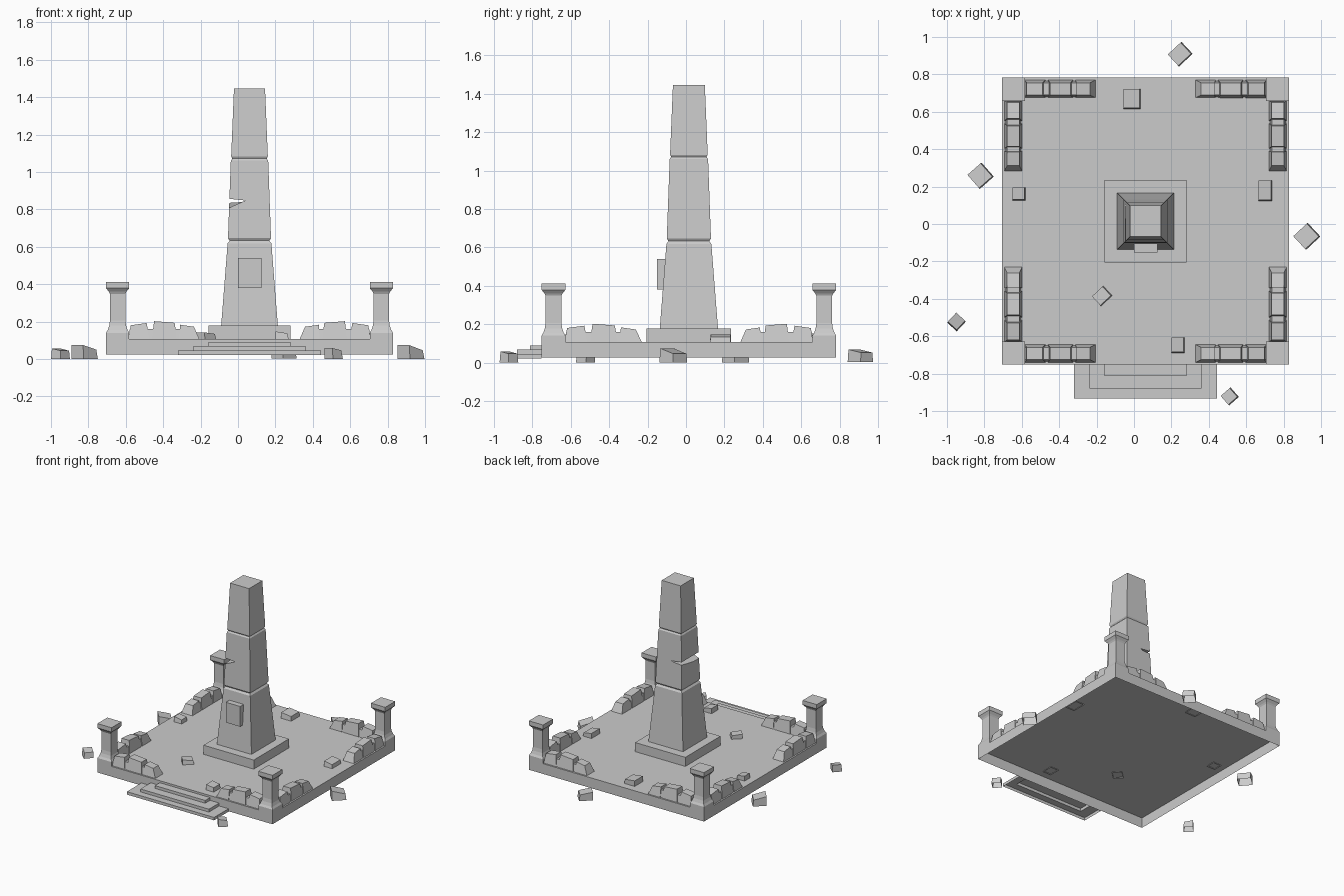
import bpy, bmesh
from math import pi
from mathutils import Matrix, Vector

if "Cube" in bpy.data.objects:
    bpy.data.objects.remove(bpy.data.objects["Cube"])

CX, CY = 0.0615, 0.015         # centre of the platform
CENTRE = Matrix.Translation((CX, CY, 0))


def loft(bm, rings, mat=Matrix()):
    """Skin, open below, through rectangles (x0, x1, y0, y1, z or four z values)."""
    loops = []
    for x0, x1, y0, y1, z in rings:
        zs = z if isinstance(z, tuple) else (z,) * 4
        pts = zip(((x0, y0), (x1, y0), (x1, y1), (x0, y1)), zs)
        loops.append([bm.verts.new(mat @ Vector((x, y, h))) for (x, y), h in pts])
    for a, b in zip(loops, loops[1:]):
        for i in range(4):
            j = (i + 1) % 4
            bm.faces.new((a[i], a[j], b[j], b[i]))
    bm.faces.new(loops[-1])
    return loops


def finish(name, bm, flip=False):
    if flip:
        bmesh.ops.reverse_faces(bm, faces=bm.faces)
    me = bpy.data.meshes.new(name)
    bm.to_mesh(me)
    bm.free()
    ob = bpy.data.objects.new(name, me)
    bpy.context.collection.objects.link(ob)
    return ob


def make(name, rings, mat=Matrix(), closed=False):
    bm = bmesh.new()
    loops = loft(bm, rings, mat)
    if closed:
        bm.faces.new(loops[0][::-1])
    return finish(name, bm)


def square(profile):
    return [(-h, h, -h, h, z) for h, z in profile]


# Hollow platform and plinth
make("platform", square([(0.767, 0.025), (0.767, 0.106)]), CENTRE)
make("plinth", square([(0.22, 0.106), (0.22, 0.178)]), CENTRE)

# Obelisk shaft with two grooves
shaft = make("obelisk", square([
    (0.152, 0.172), (0.117, 0.618), (0.106, 0.632), (0.115, 0.646),
    (0.1, 1.06), (0.092, 1.071), (0.098, 1.082), (0.083, 1.446)]), CENTRE, True)

# Wedge-shaped crack cut into the left side of the shaft, narrowing to the back
bm = bmesh.new()
ends = [[bm.verts.new((x, y, z)) for x, z in
         ((0.04, 0.847), (-0.1, 0.862), (-0.1, low))]
        for y, low in ((-0.13, 0.785), (0.16, 0.838))]
bm.faces.new(ends[0])
bm.faces.new(ends[1][::-1])
for i in range(3):
    j = (i + 1) % 3
    bm.faces.new((ends[0][i], ends[1][i], ends[1][j], ends[0][j]))
bmesh.ops.recalc_face_normals(bm, faces=bm.faces)
cutter = finish("crack_cutter", bm)
cutter.hide_render = True
cutter.hide_set(True)
cut = shaft.modifiers.new("crack", 'BOOLEAN')
cut.operation = 'DIFFERENCE'
cut.solver = 'EXACT'
cut.object = cutter

# Plaque on the front of the shaft
make("plaque", [(0, 0.125, -0.152, -0.09, 0.38), (0, 0.125, -0.152, -0.09, 0.54)],
     closed=True)

# Front steps as one hollow stepped shell against the platform
rings = []
for hw, y, z0, z1 in [(0.382, -0.933, 0.022, 0.045),
                      (0.3, -0.88, 0.045, 0.068),
                      (0.22, -0.812, 0.068, 0.09)]:
    ring = (CX - hw, CX + hw, y, -0.752)
    rings += [ring + (z0,), ring + (z1,)]
make("front_steps", rings)

# Corner posts with flared foot and cap
post = [(0.062, 0.106), (0.062, 0.14), (0.053, 0.155), (0.045, 0.178), (0.041, 0.205),
        (0.041, 0.348), (0.047, 0.36), (0.062, 0.378), (0.062, 0.412)]
for sx in (-1, 1):
    for sy in (-1, 1):
        make("corner_post", square(post),
             CENTRE @ Matrix.Translation((sx * 0.705, sy * 0.705, 0)))

# Ruined parapets: a low sloping base carrying three worn blocks
blocks = [  # bottom start/end, top start/end, top heights at each end
    (0.268, 0.374, 0.297, 0.371, 0.172, 0.183),
    (0.388, 0.522, 0.400, 0.510, 0.193, 0.202),
    (0.535, 0.647, 0.550, 0.635, 0.192, 0.180)]
for quarter in range(4):
    for side in (-1, 1):
        mat = CENTRE @ Matrix.Rotation(quarter * pi / 2, 4, 'Z') @ Matrix.Diagonal((side, 1, 1, 1))
        # the side walls nearest the front are slightly longer
        k = 1.06 if (quarter, side) in ((1, -1), (3, 1)) else 1.0
        mat = mat @ Matrix.Translation((0.647 * (1 - k), 0, 0)) @ Matrix.Diagonal((k, 1, 1, 1))
        bm = bmesh.new()
        loft(bm, [(0.28, 0.645, -0.75, -0.665, 0.106), (0.3, 0.64, -0.74, -0.675, 0.16)], mat)
        for a, b, c, d, h0, h1 in blocks:
            loft(bm, [(a, b, -0.755, -0.66, 0.106),
                      (c, d, -0.74, -0.674, (h0, h1, h1, h0))], mat)
        finish("ruined_parapet", bm, side < 0)

# Loose stones: x, y, size x, size y, bottom, top, angle, slope of the top
stones = [
    (-0.01, 0.668, 0.092, 0.107, 0.1, 0.145, 0, 0.005),
    (-0.615, 0.16, 0.07, 0.07, 0.1, 0.14, 0, 0.005),
    (0.702, 0.178, 0.075, 0.11, 0.1, 0.14, 0, 0.006),
    (0.236, -0.648, 0.07, 0.085, 0.1, 0.142, 0, 0.005),
    (-0.17, -0.385, 0.083, 0.072, 0.1, 0.138, 0.75, 0.004),
    (0.247, 0.908, 0.1, 0.088, 0.003, 0.06, 0.75, 0.008),
    (-0.82, 0.258, 0.1, 0.1, 0, 0.062, 0.72, 0.012),
    (0.924, -0.066, 0.105, 0.1, 0, 0.06, 0.75, 0.014),
    (-0.949, -0.524, 0.07, 0.072, 0, 0.05, -0.75, 0.006),
    (0.512, -0.922, 0.07, 0.068, 0, 0.052, 0.72, 0.006)]
for x, y, w, d, z0, z1, ang, t in stones:
    base = (-w / 2, w / 2, -d / 2, d / 2, z0)
    top = (-w / 2, w / 2 - 0.006, -d / 2 + 0.006, d / 2,
           (z1 + t, z1 - t, z1 - t, z1 + t))
    make("loose_stone", [base, top],
         Matrix.Translation((x, y, 0)) @ Matrix.Rotation(ang, 4, 'Z'))
